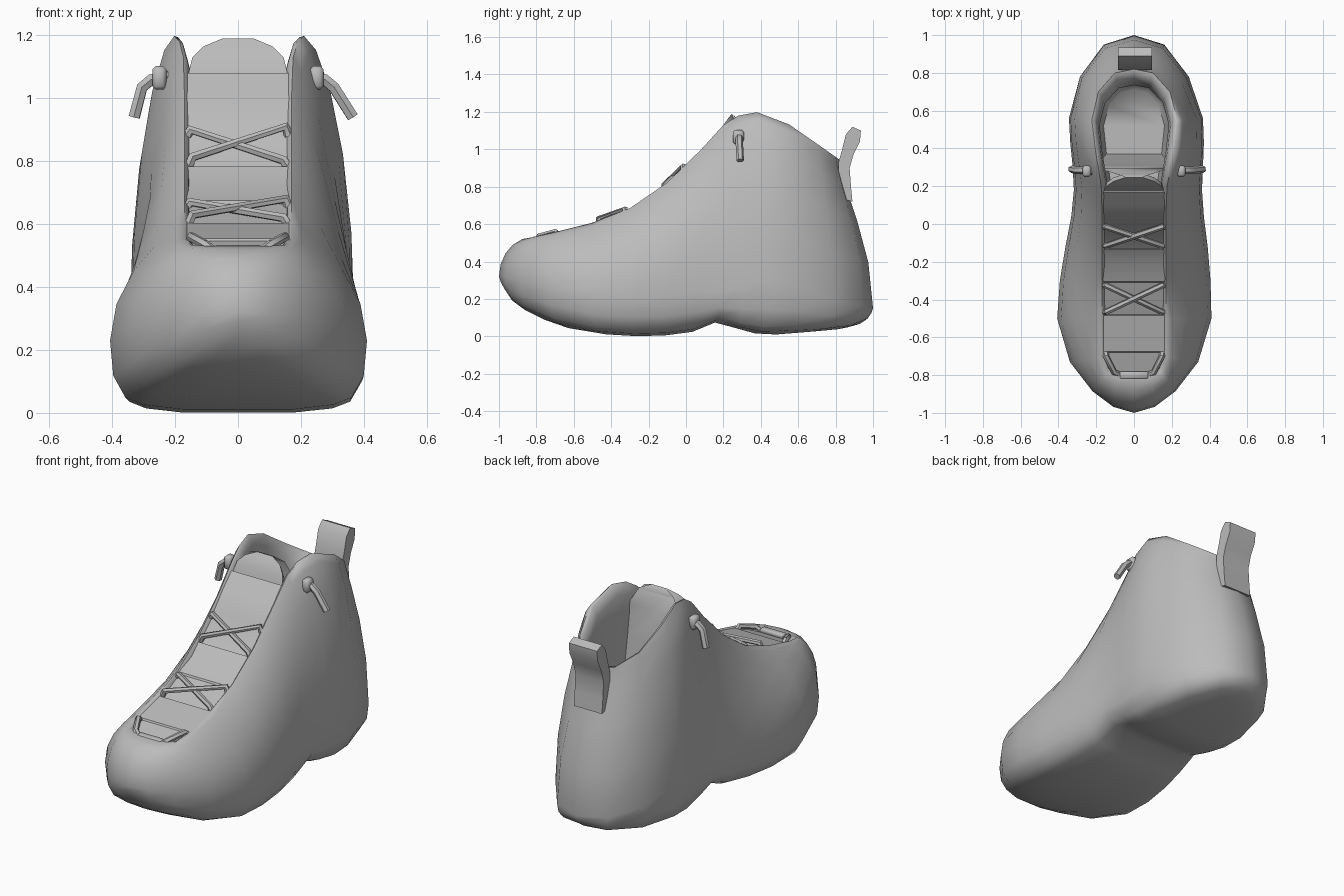
import bpy, bmesh, math
from mathutils import Vector

if "Cube" in bpy.data.objects:
    bpy.data.objects.remove(bpy.data.objects["Cube"], do_unlink=True)

# Single plain material
grey = bpy.data.materials.new("plain grey")
grey.use_nodes = True
grey.diffuse_color = (0.5, 0.5, 0.5, 1)
grey.node_tree.nodes["Principled BSDF"].inputs["Base Color"].default_value = (0.5, 0.5, 0.5, 1)


def curve_fn(*points):
    """Piecewise linear function through the given points."""
    def value(y):
        if y <= points[0][0]:
            return points[0][1]
        for (a, va), (b, vb) in zip(points, points[1:]):
            if y <= b:
                return va + (vb - va) * (y - a) / (b - a)
        return points[-1][1]
    return value


def select(obj):
    bpy.ops.object.select_all(action='DESELECT')
    obj.select_set(True)
    bpy.context.view_layer.objects.active = obj


def finish(bm, name, angle=50):
    bmesh.ops.recalc_face_normals(bm, faces=bm.faces)
    mesh = bpy.data.meshes.new(name)
    bm.to_mesh(mesh)
    bm.free()
    obj = bpy.data.objects.new(name, mesh)
    bpy.context.collection.objects.link(obj)
    mesh.materials.append(grey)
    select(obj)
    bpy.ops.object.shade_smooth_by_angle(angle=math.radians(angle))


# Lengthwise profiles: upper edge, sole, widest height, side roundness
top_z = curve_fn((-.82, .53), (-.6, .58), (-.4, .635), (-.2, .735), (0, .91), (.1, 1.02),
                 (.2, 1.13), (.28, 1.18), (.37, 1.2), (.48, 1.18), (.6, 1.1), (.82, .945))
sole_z = curve_fn((-1, .28), (-.92, .17), (-.7, .06), (-.5, .015), (-.25, 0), (0, .01),
                  (.17, .08), (.3, .03), (.42, .005), (.8, .035), (.95, .065), (1, .11))
wide_z = curve_fn((-1, .32), (-.73, .27), (-.5, .23), (-.3, .21), (.2, .24), (.4, .3),
                  (.6, .26), (.8, .19), (1, .15))
roundness = curve_fn((-1, 1), (-.6, 1.8), (.1, 1.8), (.4, 1.2), (.6, 1.4), (.8, 2.3), (1, 3))

# Half plan outlines from toe to heel
outer = [(0, -1), (.11, -.968), (.22, -.885), (.34, -.73), (.41, -.5), (.405, -.3), (.39, -.12),
         (.37, .04), (.36, .18), (.365, .3), (.37, .43), (.365, .56), (.29, .78), (.16, .95), (0, 1)]
rim = [(0, -.82), (.09, -.82), (.15, -.8), (.17, -.7), (.17, -.5), (.17, -.3), (.17, -.1),
       (.17, .08), (.175, .2), (.19, .28), (.21, .38), (.23, .55), (.19, .7), (.1, .8), (0, .82)]


def sole_ring(kx, ky, drop):
    ring = []
    for x, y in outer:
        z0, z1 = wide_z(y), sole_z(y * ky)
        ring.append((x * kx, y * ky, z0 + (z1 - z0) * drop))
    return ring


def side_ring(angle):
    ring = []
    for (ox, oy), (rx, ry) in zip(outer, rim):
        c = math.cos(angle) ** roundness(oy) if angle < 1.57 else 0
        z0, z1 = wide_z(oy), top_z(ry)
        ring.append((rx + (ox - rx) * c, ry + (oy - ry) * c, z0 + (z1 - z0) * math.sin(angle)))
    return ring


def lining_ring(kx, ky, height):
    """Inset copy of the rim; the heel end is padded more than the throat."""
    return [(x * kx, .45 + (y - .45) * (ky if y > .45 else .97), height(top_z(y)))
            for x, y in rim]


def mirrored(ring):
    """Close a half ring; the inner side of the foot has a narrower waist."""
    other = []
    for x, y, z in ring[-2:0:-1]:
        narrow = 1 - .22 * math.exp(-((y - .2) / .42) ** 2)
        other.append((-(.17 + (x - .17) * narrow) if x > .17 else -x, y, z))
    return ring + other


# Shoe body: sole, outer wall, padded collar and lining
rings = [sole_ring(.42, .86, 1), sole_ring(.74, .93, .94), sole_ring(.88, .97, .84),
         sole_ring(.975, .992, .52)]
rings += [side_ring(math.radians(18 * i)) for i in range(6)]
rings += [lining_ring(.93, .93, lambda z: z - .004),
          lining_ring(.84, .82, lambda z: z - .06),
          lining_ring(.8, .77, lambda z: z - .15),
          lining_ring(.85, .85, lambda z: z * .3 + .22),
          lining_ring(.7, .7, lambda z: .4)]
bm = bmesh.new()
loops = [[bm.verts.new(p) for p in mirrored(r)] for r in rings]
n = len(loops[0])
for low, high in zip(loops, loops[1:]):
    for i in range(n):
        j = (i + 1) % n
        bm.faces.new((low[i], low[j], high[j], high[i]))
for loop in (loops[0], loops[-1]):
    for i in range(n // 2):
        corners = (loop[i], loop[i + 1], loop[-(i + 1) % n], loop[-i % n])
        bm.faces.new(list(dict.fromkeys(corners)))
finish(bm, "shoe_body", 75)


def ribbon(name, rows, thickness, angle=30):
    """Strip across x from rows of (half width, y, z), thickened downward."""
    bm = bmesh.new()
    pairs = [[[bm.verts.new((s * w, y + d * .5, z - d)) for s in (-1, 1)]
              for w, y, z in rows] for d in (0, thickness)]
    upper, lower = pairs
    for i in range(len(rows) - 1):
        for p in pairs:
            bm.faces.new((p[i][0], p[i][1], p[i + 1][1], p[i + 1][0]))
        for s in (0, 1):
            bm.faces.new((upper[i][s], upper[i + 1][s], lower[i + 1][s], lower[i][s]))
    for i in (0, -1):
        bm.faces.new((upper[i][0], upper[i][1], lower[i][1], lower[i][0]))
    finish(bm, name, angle)


# Tongue with shallow lace windows, its rounded tip and its padded back
windows = [(-.8, -.68), (-.48, -.31), (-.13, 0)]
rows = []
for start, end in windows:
    for y, depth in ((start - .005, .008), (start, .028), (end, .016), (end + .005, .008)):
        rows.append((.165, y, top_z(y) - depth))
    if start == -.48:
        rows.append((.165, -.2, top_z(-.2) - .008))
rows += [(.165, .1, top_z(.1) - .012), (.165, .17, 1.08)]
ribbon("tongue", rows, .03)
ribbon("tongue_tip", [(.155, .175, 1.06), (.155, .185, 1.09), (.145, .2, 1.13),
                      (.11, .225, 1.165), (.05, .245, 1.19)], .04)
ribbon("tongue_back", [(.05, .25, 1.19), (.11, .27, 1.165), (.16, .285, 1.08), (.165, .3, .9),
                       (.165, .325, .65), (.16, .37, .38)], .015, 60)


def cord(name, points, radius):
    data = bpy.data.curves.new(name, 'CURVE')
    data.dimensions = '3D'
    data.bevel_depth = radius
    data.bevel_resolution = 1
    data.use_fill_caps = True
    spline = data.splines.new('POLY')
    spline.points.add(len(points) - 1)
    for point, co in zip(spline.points, points):
        point.co = (*co, 1)
    obj = bpy.data.objects.new(name, data)
    bpy.context.collection.objects.link(obj)
    data.materials.append(grey)
    select(obj)
    bpy.ops.object.convert(target='MESH')
    bpy.ops.object.shade_smooth_by_angle(angle=math.radians(50))


def box(name, centre, size):
    bm = bmesh.new()
    bmesh.ops.create_cube(bm, size=1)
    for v in bm.verts:
        v.co = Vector(centre) + Vector(a * b for a, b in zip(v.co, size))
    bmesh.ops.bevel(bm, geom=bm.edges[:], offset=min(size) * .25, segments=1, affect='EDGES')
    finish(bm, name)


# Crossed laces over the two upper windows
for label, (y0, y1) in zip(("lower", "upper"), windows[1:]):
    for side, s in (("left", 1), ("right", -1)):
        a = Vector((-s * .145, y0 + .015, top_z(y0) + .012))
        b = Vector((s * .15, y1 - .015, top_z(y1) - .005))
        inward = Vector((s * .012, 0, -.025))
        lift = Vector((0, 0, .005 * s))
        cord(f"{label}_lace_{side}", [a - Vector((s * .012, 0, .025)), a + lift,
                                      b + lift, b + inward], .016)

# Toe lace: two short ends and a flat bar
for side, s in (("left", 1), ("right", -1)):
    cord(f"toe_lace_{side}", [(s * .15, -.68, .54), (s * .148, -.7, .56),
                              (s * .105, -.785, .535), (s * .08, -.795, .515)], .016)
box("toe_lace_bar", (0, -.8, .522), (.15, .04, .025))

# Knots and hanging lace ends at the ankle
for side, s, reach in (("left", 1, .365), ("right", -1, .33)):
    box(f"lace_knot_{side}", (s * .25, .28, 1.065), (.045, .06, .075))
    cord(f"lace_end_{side}", [(s * .22, .28, 1.07), (s * .275, .285, 1.06),
                              (s * .305, .285, 1.035), (s * reach, .29, .94)], .02)

# Heel pull tab
tab = [(.89, .72), (.882, .8), (.875, .9), (.895, .97), (.93, 1.04), (.935, 1.1), (.89, 1.12),
       (.855, 1.08), (.835, 1), (.815, .93), (.82, .74)]
bm = bmesh.new()
face = bm.faces.new([bm.verts.new((-.085, y, z)) for y, z in tab])
extruded = bmesh.ops.extrude_face_region(bm, geom=[face], use_keep_orig=True)["geom"]
bmesh.ops.translate(bm, vec=(.18, 0, 0),
                    verts=[v for v in extruded if isinstance(v, bmesh.types.BMVert)])
finish(bm, "heel_pull_tab", 45)
